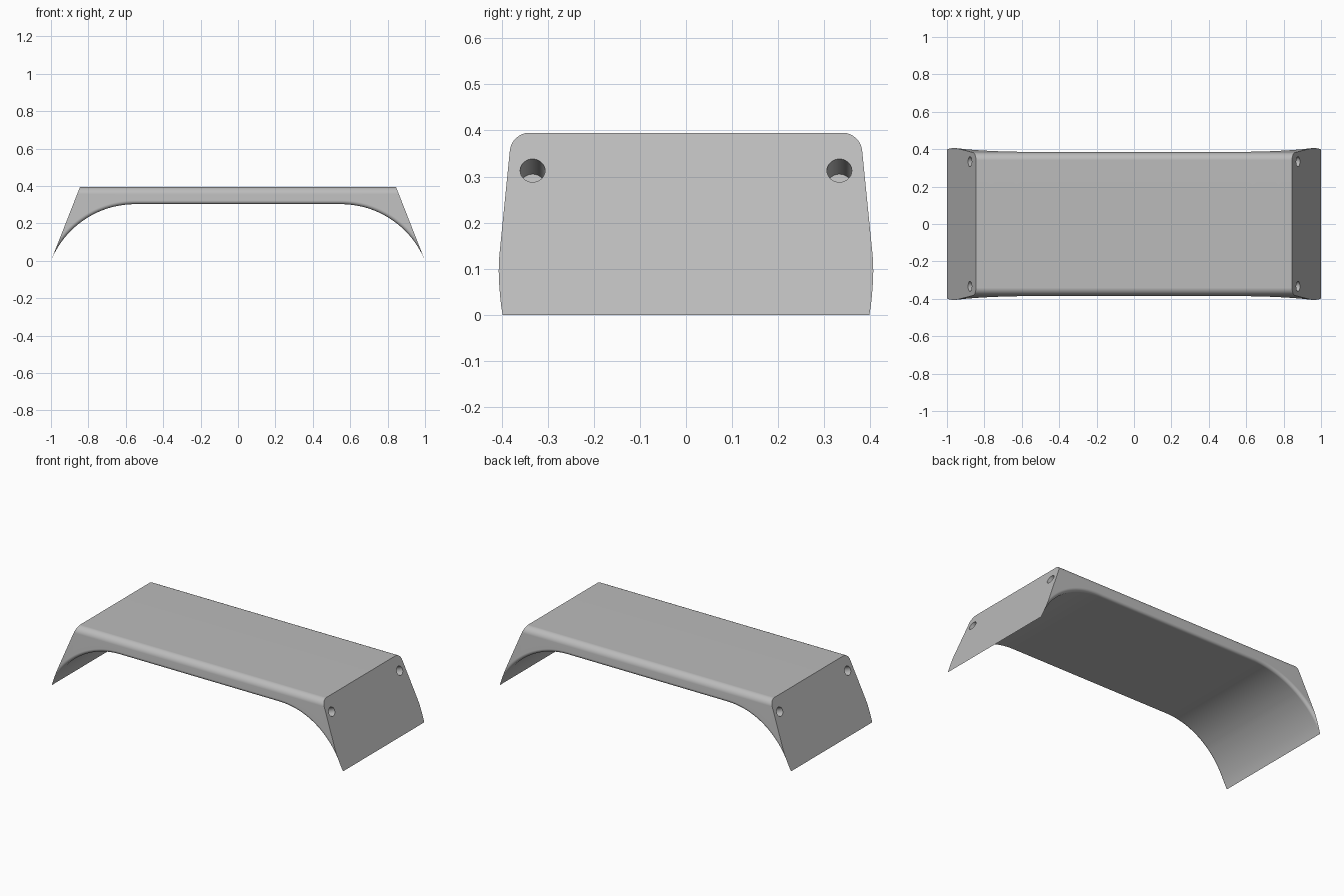
import bpy, bmesh, math
from mathutils import Vector

if "Cube" in bpy.data.objects:
    bpy.data.objects.remove(bpy.data.objects["Cube"], do_unlink=True)

TOP, SHOULDER = 0.395, 0.845        # top height, x where the end slope starts
FLAT, UNDER = 0.55, 0.303           # flat underside half length and height
ROUND, RIM = 0.038, 0.02            # top edge and underside rim radii
SLOPE = TOP / (1 - SHOULDER)
RISE = 1 - FLAT
ARC = (RISE ** 2 + UNDER ** 2) / (2 * UNDER)
STEPS = 8

grey = bpy.data.materials.new("light_grey")
grey.use_nodes = True
grey.diffuse_color = (0.5, 0.5, 0.5, 1)
grey.node_tree.nodes["Principled BSDF"].inputs["Base Color"].default_value = (0.5, 0.5, 0.5, 1)


def outer(x):
    return min(TOP, (1 - abs(x)) * SLOPE)


def under(x):
    d = max(0, abs(x) - FLAT)
    return min(outer(x), UNDER - ARC + math.sqrt(ARC ** 2 - d ** 2))


def half_width(z, gap):
    """Tapered side, rounded at the top edge and at the underside rim."""
    w = 0.382 + (0.36 - z) * 0.1
    t = min(ROUND, max(0, z - TOP + ROUND))
    w -= ROUND - math.sqrt(ROUND ** 2 - t ** 2)
    s = max(0, RIM - gap)
    return w - RIM + math.sqrt(max(0, RIM ** 2 - s ** 2))


def section(x):
    low, high = under(x), outer(x)
    lean = math.sqrt(1 - (max(0, abs(x) - FLAT) / ARC) ** 2)
    angles = [i / STEPS * math.pi / 2 for i in range(STEPS + 1)]
    zs = [low + RIM * (1 - math.cos(a)) / lean for a in angles]
    zs += [max(zs[-1], TOP - ROUND + ROUND * math.sin(a)) for a in angles]
    side = []
    for z in zs:
        z = min(z, high)
        side.append((half_width(z, (z - low) * lean), z))
    return [(x, y, z) for y, z in side] + [(x, -y, z) for y, z in reversed(side)]


# Handle body: cross-sections lofted along x
sweep = math.asin(RISE / ARC)
half = {FLAT + ARC * math.sin(sweep * i / 28) for i in range(28)} | {1.0}
half |= {SHOULDER + ROUND * (1 - math.sin(i / STEPS * math.pi / 2)) / SLOPE
         for i in range(STEPS + 1)}
stations = sorted({round(s * x, 5) for x in half for s in (-1, 1)})
bm = bmesh.new()
rings = [[bm.verts.new(p) for p in section(x)] for x in stations]
for a, b in zip(rings, rings[1:]):
    for i in range(len(a)):
        j = (i + 1) % len(a)
        bm.faces.new((a[i], a[j], b[j], b[i]))
bmesh.ops.remove_doubles(bm, verts=bm.verts, dist=0.00005)
bmesh.ops.dissolve_degenerate(bm, edges=bm.edges, dist=0.00005)
bmesh.ops.recalc_face_normals(bm, faces=bm.faces)
mesh = bpy.data.meshes.new("handle_body")
bm.to_mesh(mesh)
bm.free()
mesh.materials.append(grey)
body = bpy.data.objects.new("handle_body", mesh)
bpy.context.collection.objects.link(body)
bpy.context.view_layer.objects.active = body
body.select_set(True)

# Blind screw holes, square to the sloped ends
DEPTH = 0.09
for sx in (-1, 1):
    normal = Vector((sx * SLOPE, 0, 1)).normalized()
    for sy in (-1, 1):
        mouth = Vector((sx * (1 - 0.313 / SLOPE), sy * 0.333, 0.313))
        bpy.ops.mesh.primitive_cylinder_add(
            vertices=32, radius=0.027, depth=2 * DEPTH, location=mouth,
            rotation=normal.to_track_quat('Z', 'Y').to_euler())
        cutter = bpy.context.object
        cutter.data.materials.append(grey)
        bpy.ops.object.select_all(action='DESELECT')
        body.select_set(True)
        bpy.context.view_layer.objects.active = body
        cut = body.modifiers.new("screw_hole", 'BOOLEAN')
        cut.operation, cut.solver, cut.object = 'DIFFERENCE', 'EXACT', cutter
        bpy.ops.object.modifier_apply(modifier=cut.name)
        bpy.data.objects.remove(cutter, do_unlink=True)

bpy.ops.object.shade_smooth_by_angle(angle=math.radians(30))
body.modifiers.new("even_shading", 'WEIGHTED_NORMAL').keep_sharp = True
